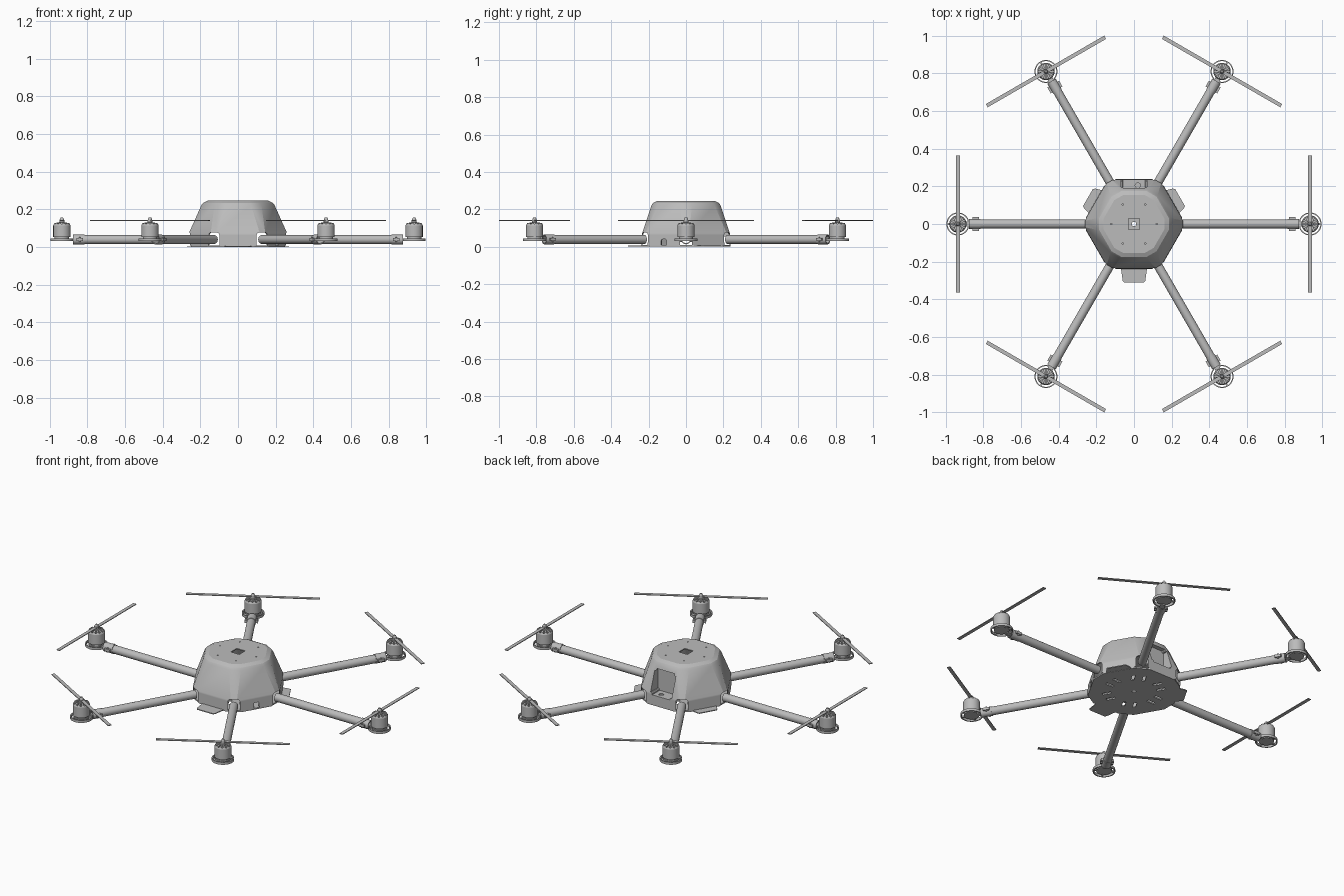
import bpy, bmesh, math
from mathutils import Matrix, Vector

if "Cube" in bpy.data.objects:
    bpy.data.objects.remove(bpy.data.objects["Cube"])

grey = bpy.data.materials.new("light_grey")
grey.use_nodes = True
colour = (0.5, 0.5, 0.5, 1)
grey.diffuse_color = colour
grey.node_tree.nodes["Principled BSDF"].inputs["Base Color"].default_value = colour

SIXTH = math.pi / 3
ARM_Z = 0.039
MOTOR_R = 0.935
made = []


def finish(name, bm):
    bmesh.ops.recalc_face_normals(bm, faces=bm.faces)
    mesh = bpy.data.meshes.new(name)
    bm.to_mesh(mesh)
    bm.free()
    mesh.materials.append(grey)
    ob = bpy.data.objects.new(name, mesh)
    bpy.context.collection.objects.link(ob)
    made.append(ob)
    return ob


def loft(bm, rings, closed=False):
    """Skin rings of points; cap the ends, or join last to first."""
    loops = [[bm.verts.new(p) for p in ring] for ring in rings]
    pairs = list(zip(loops, loops[1:]))
    if closed:
        pairs.append((loops[-1], loops[0]))
    else:
        bm.faces.new(loops[0])
        bm.faces.new(loops[-1])
    for a, b in pairs:
        for i in range(len(a)):
            j = (i + 1) % len(a)
            bm.faces.new((a[i], a[j], b[j], b[i]))


def circle(r, z, n):
    return [(r * math.cos(i * math.tau / n), r * math.sin(i * math.tau / n), z) for i in range(n)]


def lathe(bm, profile, n=32, closed=False, matrix=Matrix()):
    rings = [[matrix @ Vector(p) for p in circle(r, z, n)] for r, z in profile]
    loft(bm, rings, closed)


def box(bm, lo, hi, angle=0):
    lo, hi = Vector(lo), Vector(hi)
    m = (Matrix.Rotation(angle, 4, 'Z') @ Matrix.Translation((lo + hi) / 2)
         @ Matrix.Diagonal((*(hi - lo), 1)))
    bmesh.ops.create_cube(bm, size=1, matrix=m)


def arch(bm, r0, r1, half, top, angle):
    """Round-topped doorway prism pointing outwards."""
    rot = Matrix.Rotation(angle, 3, 'Z')
    c = half * 0.4
    shape = [(-half, -0.03), (half, -0.03), (half, top - c), (half - c * 0.3, top - c * 0.3),
             (half - c, top), (c - half, top), (c * 0.3 - half, top - c * 0.3), (-half, top - c)]
    loft(bm, [[rot @ Vector((r, y, z)) for y, z in shape] for r in (r0, r1)])


def hexagon(apothem, corner, z):
    """Hexagon with its corners cut off at the corner radius."""
    t = (apothem - corner * math.cos(SIXTH / 2)) * 2
    return [Matrix.Rotation(k * SIXTH, 3, 'Z') @ Vector((corner, s * t, z))
            for k in range(6) for s in (-1, 1)]


def cut(target, cutter):
    mod = target.modifiers.new("cut", 'BOOLEAN')
    mod.operation = 'DIFFERENCE'
    mod.solver = 'EXACT'
    mod.object = cutter
    dg = bpy.context.evaluated_depsgraph_get()
    mesh = bpy.data.meshes.new_from_object(target.evaluated_get(dg))
    target.modifiers.clear()
    target.data = mesh
    made.remove(cutter)
    bpy.data.objects.remove(cutter)


def around(ob):
    """Repeat a part made on the left arm at all six arms."""
    name = ob.name
    ob.name = name + "_1"
    for k in range(1, 6):
        copy = ob.copy()
        copy.name = f"{name}_{k + 1}"
        copy.rotation_euler.z = k * SIXTH
        bpy.context.collection.objects.link(copy)
        made.append(copy)


# Body shell: tapered hexagonal dome, hollow inside
LEVELS = [(0.238, 0.264, 0.008), (0.236, 0.263, 0.068), (0.184, 0.194, 0.222), (0.176, 0.185, 0.234),
          (0.154, 0.162, 0.245)]
bm = bmesh.new()
loft(bm, [hexagon(*level) for level in LEVELS])
shell = finish("body_shell", bm)

WALL = 0.006
bm = bmesh.new()
loft(bm, [hexagon(a - WALL, c - WALL, z - (0.02 if z < 0.01 else WALL)) for a, c, z in LEVELS])
hollow = finish("hollow", bm)
bm = bmesh.new()
box(bm, (-0.076, 0.159, 0.054), (0.076, 0.4, 0.206))
cut(hollow, finish("pocket_walls", bm))
cut(shell, hollow)

# Rear pocket with rounded upright edges
bm = bmesh.new()
box(bm, (-0.07, 0.165, 0.06), (0.07, 0.4, 0.2))
bmesh.ops.bevel(bm, geom=[e for e in bm.edges if abs(e.verts[0].co.y - e.verts[1].co.y) > 0.1],
                offset=0.012, segments=3, affect='EDGES')
cut(shell, finish("pocket", bm))

# Arm doorways, cable notch, top opening, screw holes and pocket floor hole
bm = bmesh.new()
for k in range(6):
    arch(bm, 0.2, 0.35, 0.033, 0.076, k * SIXTH)
    lathe(bm, [(0.004, 0.23), (0.004, 0.26)], 8,
          matrix=Matrix.Rotation(k * SIXTH, 4, 'Z') @ Matrix.Translation((0.12, 0, 0)))
arch(bm, 0.2, 0.35, 0.016, 0.04, -SIXTH / 2)
box(bm, (-0.028, -0.028, 0.2), (0.028, 0.028, 0.3))
lathe(bm, [(0.014, 0.045), (0.014, 0.07)], 16, matrix=Matrix.Translation((0.02, 0.205, 0)))
cut(shell, finish("openings", bm))

# Base plate with slots
bm = bmesh.new()
loft(bm, [hexagon(0.238, 0.25, z) for z in (0, 0.008)])
plate = finish("base_plate", bm)
bm = bmesh.new()
for k in range(6):
    for y in (-0.03, 0.03):
        box(bm, (0.12, y - 0.008, -0.02), (0.17, y + 0.008, 0.03), k * SIXTH)
lathe(bm, [(0.012, -0.02), (0.012, 0.03)], 16)
cut(plate, finish("slots", bm))

# Landing tabs on three sides
for name, angle, reach in (("front_tab", -90, 0.311), ("left_tab", 30, 0.282), ("right_tab", 150, 0.282)):
    rot = Matrix.Rotation(math.radians(angle), 3, 'Z')
    outline = [(0.225, -0.075), (0.245, -0.068), (reach - 0.01, -0.06), (reach, -0.052)]
    outline += [(x, -y) for x, y in reversed(outline)]
    bm = bmesh.new()
    loft(bm, [[rot @ Vector((x, y, z)) for x, y in outline] for z in (0.001, 0.006)])
    finish(name, bm)

# Hollow arm tubes
along_x = Matrix.Translation((0, 0, ARM_Z)) @ Matrix.Rotation(math.pi / 2, 4, 'Y')
bm = bmesh.new()
lathe(bm, [(0.0235, 0.255), (0.0235, 0.87), (0.020, 0.87), (0.020, 0.255)], 24, True, along_x)
around(finish("arm_tube", bm))

# Clamps at the arm ends, with ears and bolts
bm = bmesh.new()
lathe(bm, [(0.026, 0.815), (0.026, 0.876), (0.021, 0.876), (0.021, 0.815)], 24, True, along_x)
for s in (-1, 1):
    y0, y1 = sorted((s * 0.022, s * 0.036))
    box(bm, (0.822, y0, 0.032), (0.858, y1, 0.047))
    lathe(bm, [(0.005, 0.026), (0.005, 0.052)], 10, matrix=Matrix.Translation((0.84, s * 0.03, 0)))
around(finish("arm_clamp", bm))

# Motor mounts: outer ring, centre disc, spokes and tongue
at_motor = Matrix.Translation((MOTOR_R, 0, 0))
bm = bmesh.new()
lathe(bm, [(0.061, 0.03), (0.061, 0.045), (0.055, 0.045), (0.055, 0.03)], 40, True, at_motor)
lathe(bm, [(0.042, 0.034), (0.042, 0.045)], 32, matrix=at_motor)
box(bm, (0.86, -0.014, 0.03), (0.9, 0.014, 0.042))
for s in (-1, 1):
    y0, y1 = sorted((s * 0.035, s * 0.058))
    box(bm, (MOTOR_R - 0.004, y0, 0.033), (MOTOR_R + 0.004, y1, 0.042))
box(bm, (0.97, -0.004, 0.033), (0.993, 0.004, 0.042))
around(finish("motor_mount", bm))

# Motors with radial cooling slots in the sloped cap
bm = bmesh.new()
lathe(bm, [(0.038, 0.045), (0.038, 0.052), (0.046, 0.053), (0.046, 0.114), (0.04, 0.126), (0.013, 0.131),
           (0.011, 0.147), (0.006, 0.157)], 36, matrix=at_motor)
motor = finish("motor", bm)
bm = bmesh.new()
for k in range(12):
    box(bm, (0.017, -0.0035, 0.117), (0.0425, 0.0035, 0.15), k * SIXTH / 2)
bmesh.ops.translate(bm, verts=bm.verts, vec=(MOTOR_R, 0, 0))
cut(motor, finish("cooling_slots", bm))
around(motor)

# Two-bladed propellers
bm = bmesh.new()
box(bm, (MOTOR_R - 0.01, -0.363, 0.138), (MOTOR_R + 0.01, 0.363, 0.142))
lathe(bm, [(0.014, 0.134), (0.014, 0.144)], 20, matrix=at_motor)
around(finish("propeller", bm))

# Smooth rounded parts, keep hard edges
bpy.ops.object.select_all(action='DESELECT')
for ob in made:
    ob.select_set(True)
bpy.context.view_layer.objects.active = shell
bpy.ops.object.shade_smooth_by_angle(angle=math.radians(25))
